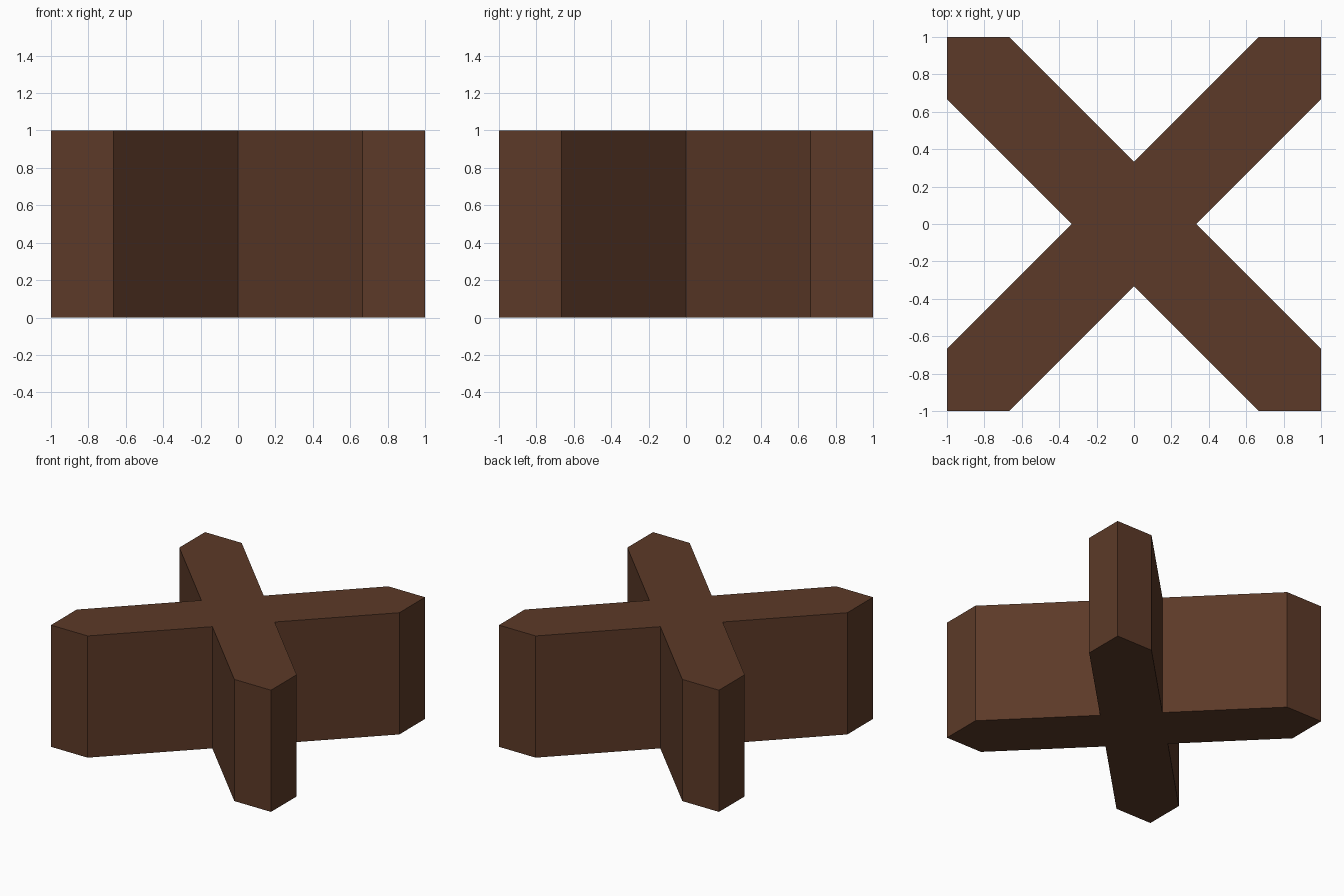
import bpy, bmesh
from mathutils import Matrix

if "Cube" in bpy.data.objects:
    bpy.data.objects.remove(bpy.data.objects["Cube"])

wood = bpy.data.materials.new("dark_brown_wood")
wood.diffuse_color = (0.107, 0.042, 0.021, 1)
wood.use_nodes = True
wood.node_tree.nodes["Principled BSDF"].inputs["Base Color"].default_value = wood.diffuse_color

# Crossed beams: one quarter of the X outline, rotated four times, then extruded
quarter = [(1 / 3, 0), (1, 2 / 3), (1, 1), (2 / 3, 1)]
outline = []
for i in range(4):
    for x, y in quarter:
        for _ in range(i):
            x, y = -y, x
        outline.append((x, y, 0))

bm = bmesh.new()
base = bm.faces.new([bm.verts.new(p) for p in outline])
ext = bmesh.ops.extrude_face_region(bm, geom=[base], use_keep_orig=True)
top = [v for v in ext["geom"] if isinstance(v, bmesh.types.BMVert)]
bmesh.ops.translate(bm, verts=top, vec=(0, 0, 1))
bmesh.ops.recalc_face_normals(bm, faces=bm.faces)

mesh = bpy.data.meshes.new("crossed_beams")
bm.to_mesh(mesh)
bm.free()
mesh.materials.append(wood)
obj = bpy.data.objects.new("crossed_beams", mesh)
bpy.context.collection.objects.link(obj)
